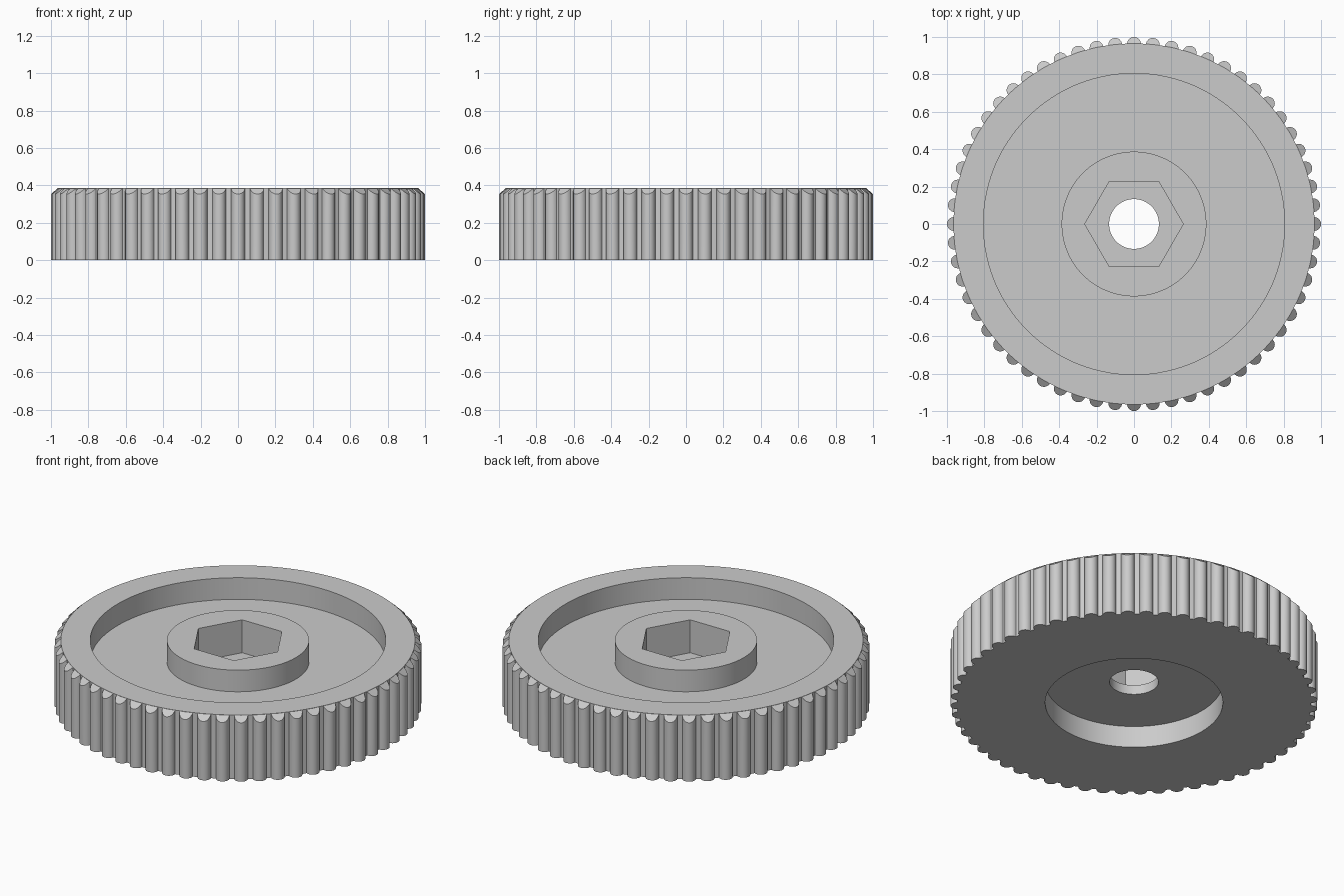
import bpy
import bmesh
from math import cos, sin, pi, radians, hypot

cube = bpy.data.objects.get("Cube")
if cube:
    bpy.data.objects.remove(cube, do_unlink=True)

HEIGHT = 0.385
BODY_R = 0.965
SEGMENTS = 120      # multiple of six, so the hexagon corners stay exact
RIDGES = 60
ARC_STEPS = 12

grey = bpy.data.materials.new("plain grey")
grey.use_nodes = True
color = (0.6, 0.6, 0.6, 1)
grey.diffuse_color = color
grey.node_tree.nodes["Principled BSDF"].inputs["Base Color"].default_value = color


def finish(bm, name):
    bmesh.ops.recalc_face_normals(bm, faces=bm.faces)
    mesh = bpy.data.meshes.new(name)
    bm.to_mesh(mesh)
    bm.free()
    mesh.materials.append(grey)
    obj = bpy.data.objects.new(name, mesh)
    bpy.context.collection.objects.link(obj)
    bpy.ops.object.select_all(action="DESELECT")
    obj.select_set(True)
    bpy.context.view_layer.objects.active = obj
    bpy.ops.object.shade_smooth_by_angle(angle=radians(30))
    return obj


def circle(radius):
    return lambda a: radius


def hexagon(apothem):
    return lambda a: apothem / cos(a % (pi / 3) - pi / 6)


# Wheel body: closed section swept round the axis, with a hexagonal socket
def make_wheel():
    section = [
        (circle(BODY_R), 0), (circle(BODY_R), HEIGHT),          # outer wall
        (circle(0.805), HEIGHT), (circle(0.805), 0.255),        # upper recess
        (circle(0.387), 0.255), (circle(0.387), HEIGHT),        # hub
        (hexagon(0.228), HEIGHT), (hexagon(0.228), 0.187),      # nut socket
        (circle(0.133), 0.187), (circle(0.133), 0.13),          # bore
        (circle(0.484), 0.13), (circle(0.484), 0),              # lower recess
    ]
    bm = bmesh.new()
    rings = []
    for shape, z in section:
        angles = [2 * pi * i / SEGMENTS for i in range(SEGMENTS)]
        rings.append([bm.verts.new((shape(a) * cos(a), shape(a) * sin(a), z))
                      for a in angles])
    for k, ring in enumerate(rings):
        after = rings[(k + 1) % len(rings)]
        for i in range(SEGMENTS):
            j = (i + 1) % SEGMENTS
            bm.faces.new((ring[i], ring[j], after[j], after[i]))
    finish(bm, "wheel_body")


# Grip ridges: half-round ribs whose tops slope down outwards
def make_ridges():
    radius = 0.037
    centre = 1 - radius
    bm = bmesh.new()
    for n in range(RIDGES):
        turn = 2 * pi * n / RIDGES

        def point(x, y, z):
            return bm.verts.new((x * cos(turn) - y * sin(turn),
                                 x * sin(turn) + y * cos(turn), z))

        low, high = [], []
        for s in range(ARC_STEPS + 1):
            a = pi * s / ARC_STEPS - pi / 2
            x, y = centre + radius * cos(a), radius * sin(a)
            top = HEIGHT - 0.9 * max(0, hypot(x, y) - BODY_R)
            low.append(point(x, y, 0))
            high.append(point(x, y, top))
        hub_low, hub_high = point(centre, 0, 0), point(centre, 0, HEIGHT)
        for s in range(ARC_STEPS):
            bm.faces.new((low[s], low[s + 1], high[s + 1], high[s]))
            bm.faces.new((high[s], high[s + 1], hub_high))
            bm.faces.new((low[s + 1], low[s], hub_low))
        bm.faces.new((low[0], high[0], hub_high, hub_low))
        bm.faces.new((low[-1], hub_low, hub_high, high[-1]))
    finish(bm, "grip_ridges")


make_wheel()
make_ridges()
